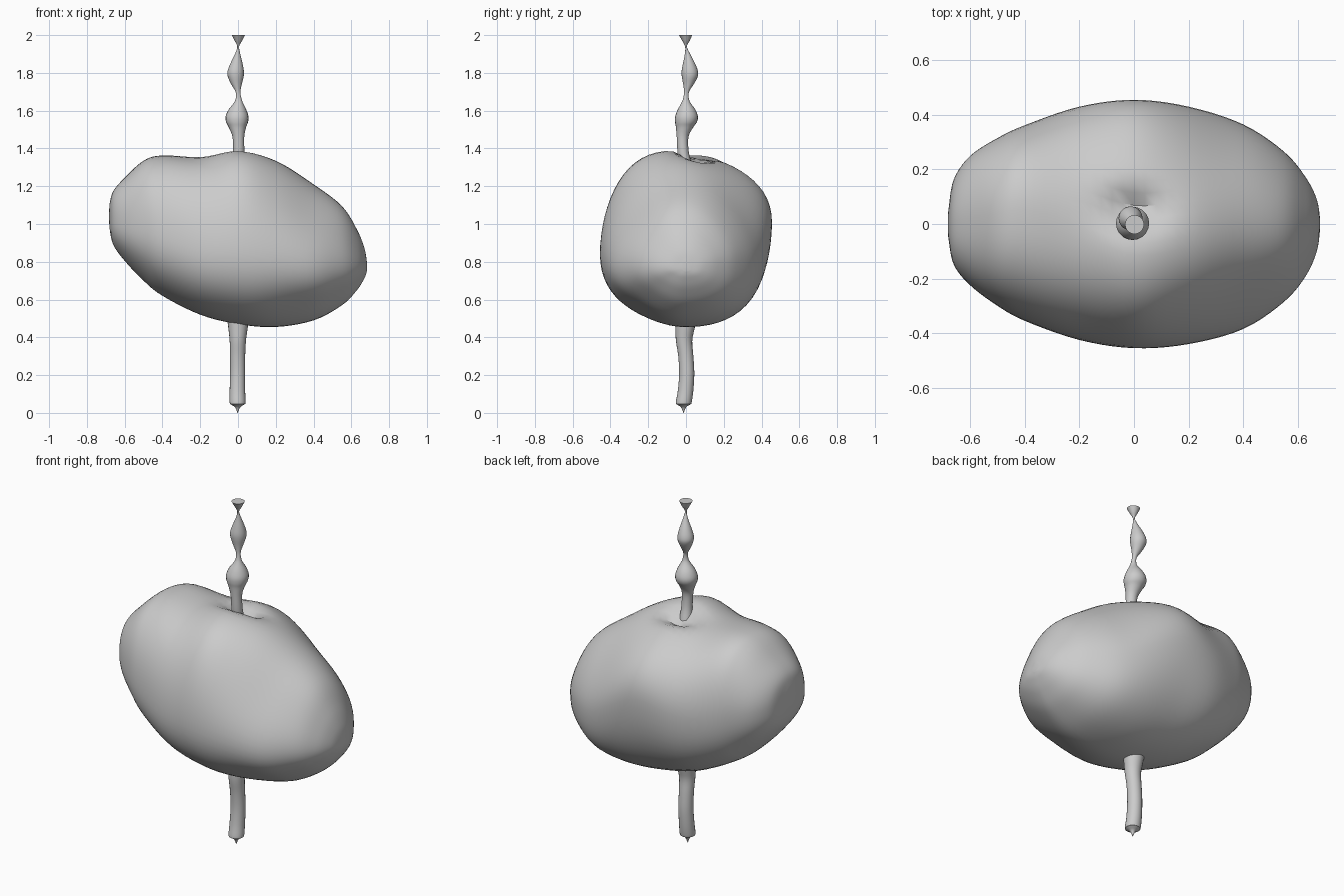
import bpy, math

def spline(keys, steps):
    """Catmull-Rom interpolation through a list of equal-length tuples."""
    out = []
    n = len(keys)
    for i in range(n - 1):
        p0, p1, p2, p3 = keys[max(i - 1, 0)], keys[i], keys[i + 1], keys[min(i + 2, n - 1)]
        for s in range(steps):
            t = s / steps
            out.append([0.5 * (2 * b + (c - a) * t + (2 * a - 5 * b + 4 * c - d) * t * t
                               + (3 * b - a - 3 * c + d) * t ** 3)
                        for a, b, c, d in zip(p0, p1, p2, p3)])
    return out + [list(keys[-1])]

def loft(name, rings):
    """Skin closed rings of equal size and cap both ends."""
    n = len(rings[0])
    verts = [v for r in rings for v in r]
    faces = [(i * n + j, i * n + (j + 1) % n, (i + 1) * n + (j + 1) % n, (i + 1) * n + j)
             for i in range(len(rings) - 1) for j in range(n)]
    faces += [tuple(range(n))[::-1], tuple(range(len(verts) - n, len(verts)))]
    me = bpy.data.meshes.new(name)
    me.from_pydata(verts, [], faces)
    ob = bpy.data.objects.new(name, me)
    bpy.context.collection.objects.link(ob)
    bpy.ops.object.select_all(action='DESELECT')
    ob.select_set(True)
    bpy.context.view_layer.objects.active = ob
    bpy.ops.object.shade_smooth_by_angle(angle=math.radians(40))

def ramp(v):
    v = min(max(v, 0), 1)
    return v * v * (3 - 2 * v)

# Lumpy body: x, top z, bottom z, front y, back y, sideways shift of the crest
sections = [
    (-0.682, 1.06, 1.02, -0.02, 0.02, 0.0), (-0.679, 1.11, 0.97, -0.06, 0.06, 0.0),
    (-0.66, 1.175, 0.89, -0.15, 0.165, 0.0), (-0.60, 1.245, 0.805, -0.225, 0.25, 0.01),
    (-0.50, 1.335, 0.70, -0.30, 0.315, 0.03), (-0.40, 1.363, 0.62, -0.355, 0.362, 0.05),
    (-0.20, 1.355, 0.52, -0.425, 0.43, 0.0), (0.0, 1.388, 0.47, -0.455, 0.455, -0.07),
    (0.20, 1.335, 0.455, -0.44, 0.43, -0.04), (0.40, 1.21, 0.49, -0.385, 0.365, 0.0),
    (0.55, 1.095, 0.57, -0.285, 0.265, 0.0), (0.63, 0.97, 0.65, -0.19, 0.17, 0.0),
    (0.67, 0.87, 0.715, -0.10, 0.09, 0.0), (0.682, 0.80, 0.75, -0.02, 0.02, 0.0)]
body = []
for x, zt, zb, yf, yb, crest in spline(sections, 5):
    yc, a, zc, b = (yf + yb) / 2, (yb - yf) / 2, (zt + zb) / 2, (zt - zb) / 2
    left, right = ramp(-x / 0.4), ramp(x / 0.4)
    back_tilt = 0.18 * (1 - left) * (1 - right) - 0.10 * right - 0.04 * left
    ring = []
    for j in range(64):
        t = 2 * math.pi * j / 64
        c, s = math.cos(t), math.sin(t)
        corner = math.sin(2 * t) ** 2
        # fuller lower back and upper left front, leaner right front
        if c > 0:
            k = 1 + corner * (0.06 if s < 0 else -0.04 * right)
        else:
            k = 1 - 0.08 * right * corner + (0.09 * left * corner if s > 0 else 0)
        y = yc + a * c * k + crest * max(s, 0) ** 2
        z = zc + b * s * k + (back_tilt if c > 0 else 0.18) * a * c ** 3
        if s > 0:  # hollow around the upper stem
            z -= 0.08 * math.exp(-((x / 0.11) ** 2 + ((y - 0.055) / 0.07) ** 2))
        ring.append((x, y, z))
    body.append(ring)
loft("body", body)

# Stems: z, radius, centre x, centre y
def stem(name, keys, sides=20):
    loft(name, [[(cx + r * math.cos(2 * math.pi * j / sides),
                  cy + r * math.sin(2 * math.pi * j / sides), z) for j in range(sides)]
                for z, r, cx, cy in spline(keys, 4)])

stem("beaded_upper_stem", [
    (1.22, 0.04, -0.005, 0.01), (1.30, 0.036, 0.0, 0.0), (1.38, 0.03, 0.004, -0.015),
    (1.46, 0.031, 0.002, -0.018), (1.51, 0.045, -0.003, -0.008), (1.54, 0.058, -0.005, 0.0),
    (1.57, 0.06, -0.005, 0.003), (1.605, 0.047, -0.003, 0.003), (1.64, 0.025, 0.002, 0.0),
    (1.665, 0.015, 0.003, 0.0), (1.70, 0.013, 0.0, 0.003), (1.74, 0.028, -0.008, 0.013),
    (1.78, 0.042, -0.012, 0.02), (1.81, 0.043, -0.012, 0.02), (1.85, 0.032, -0.008, 0.016),
    (1.90, 0.014, -0.002, 0.008), (1.94, 0.005, 0.001, 0.0), (1.97, 0.02, 0.002, 0.0),
    (2.0, 0.035, 0.002, -0.002)])

stem("lower_stem", [
    (0.0, 0.001, -0.002, -0.013), (0.03, 0.014, -0.002, -0.013), (0.045, 0.036, -0.002, -0.013),
    (0.055, 0.042, -0.002, -0.012), (0.12, 0.041, -0.003, -0.002), (0.21, 0.04, -0.002, 0.004),
    (0.30, 0.04, -0.002, -0.001), (0.38, 0.043, -0.001, -0.01), (0.44, 0.05, 0.0, -0.006),
    (0.50, 0.058, 0.0, 0.0)])
